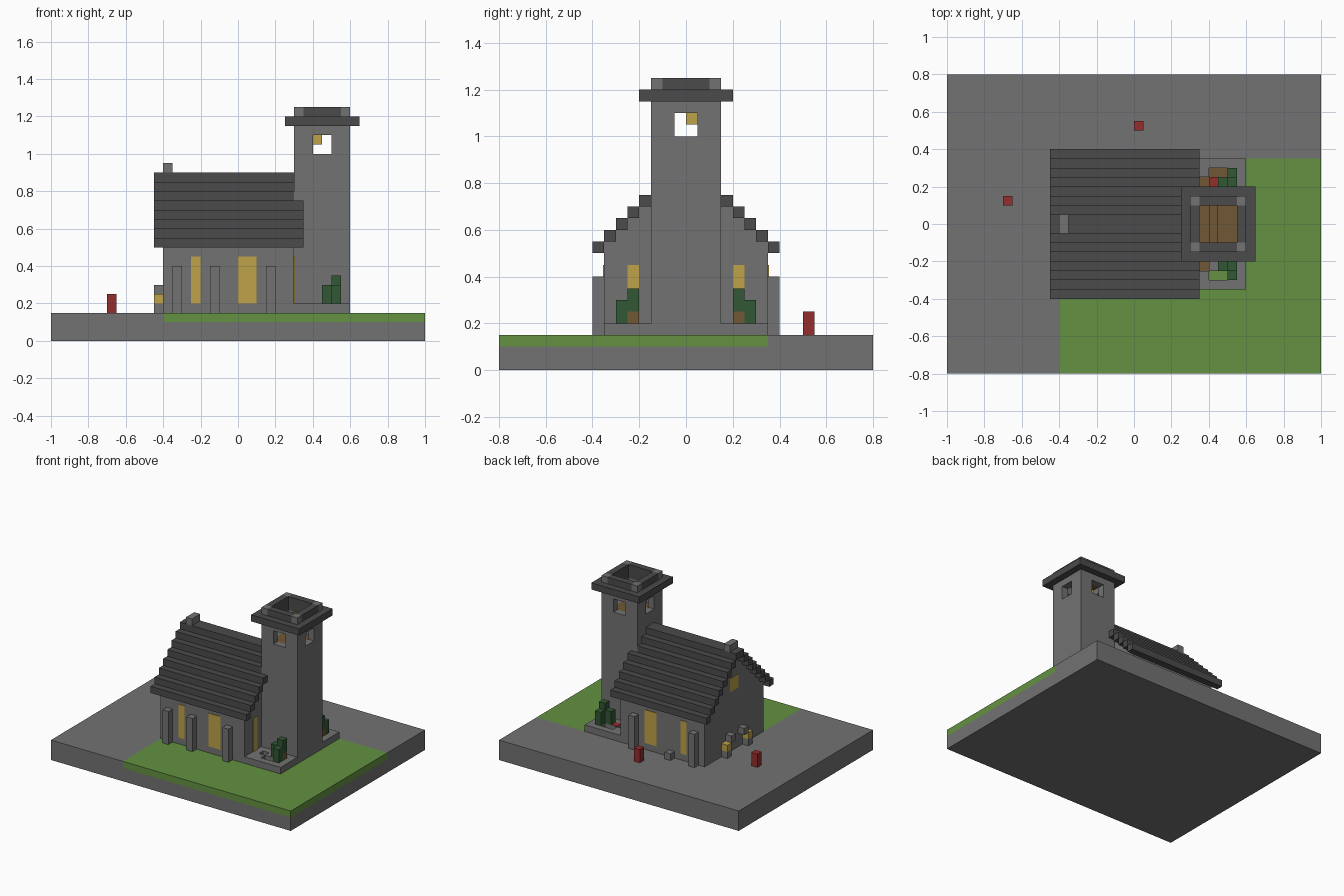
import bpy
import bmesh
from mathutils import Matrix, Vector

default = bpy.data.objects.get("Cube")
if default:
    bpy.data.objects.remove(default, do_unlink=True)


def material(name, rgb):
    m = bpy.data.materials.new(name)
    m.use_nodes = True
    m.diffuse_color = (*rgb, 1)
    bsdf = m.node_tree.nodes["Principled BSDF"]
    bsdf.inputs["Base Color"].default_value = (*rgb, 1)
    bsdf.inputs["Roughness"].default_value = 1
    return m


stone = material("stone grey", (0.17, 0.17, 0.17))
slate = material("dark slate", (0.07, 0.07, 0.07))
grass = material("grass green", (0.125, 0.285, 0.052))
leaf = material("dark leaf green", (0.031, 0.095, 0.036))
gold = material("window gold", (0.52, 0.36, 0.065))
wood = material("earth brown", (0.16, 0.095, 0.035))
red = material("red", (0.29, 0.026, 0.026))


def boxes(name, mat, *spans):
    """One object from boxes given as (x0, x1, y0, y1, z0, z1)."""
    bm = bmesh.new()
    for x0, x1, y0, y1, z0, z1 in spans:
        lo, hi = Vector((x0, y0, z0)), Vector((x1, y1, z1))
        place = Matrix.Translation((lo + hi) / 2) @ Matrix.Diagonal((*(hi - lo), 1))
        bmesh.ops.create_cube(bm, size=1, matrix=place)
    mesh = bpy.data.meshes.new(name)
    bm.to_mesh(mesh)
    bm.free()
    mesh.materials.append(mat)
    ob = bpy.data.objects.new(name, mesh)
    bpy.context.collection.objects.link(ob)
    return ob


def carve(ob, *spans):
    """Cut boxes out of an object and keep the finished mesh."""
    for span in spans:
        cutter = boxes("cutter", ob.data.materials[0], span)
        cutter.hide_render = True
        mod = ob.modifiers.new("cut", 'BOOLEAN')
        mod.operation = 'DIFFERENCE'
        mod.solver = 'EXACT'
        mod.object = cutter
        graph = bpy.context.evaluated_depsgraph_get()
        mesh = bpy.data.meshes.new_from_object(ob.evaluated_get(graph))
        ob.modifiers.clear()
        ob.data = mesh
        bpy.data.objects.remove(cutter, do_unlink=True)


def square(half, z0, z1):
    """Box span centred on the tower axis."""
    return (TX - half, TX + half, -half, half, z0, z1)


U = 0.05      # block size
G = 0.15      # ground level
TX = 0.45     # tower axis
T = 0.004     # plate thickness

# Ground slab with an inset lawn
ground = boxes("ground", stone, (-1, 1, -0.8, 0.8, 0, G))
carve(ground, (-0.4, 1.1, -0.9, 0.35, 0.1, 0.2))
boxes("lawn", grass, (-0.4, 1, -0.8, 0.35, 0.1, G))

# Nave walls with stepped gables
steps = range(8)
boxes("nave_walls", stone, (-0.4, 0.3, -0.35, 0.35, G, 0.55),
      *[(-0.4, 0.3, -0.4 + U * i, 0.4 - U * i, 0.5 + U * (i - 1), 0.5 + U * i)
        for i in steps if i > 1])

# Stepped roof courses, shorter where they meet the tower
for side in (-1, 1):
    courses = []
    for i in steps:
        y0, y1 = sorted((side * (0.4 - U * i), side * (0.35 - U * i)))
        end = 0.35 if i < 5 else 0.3
        courses.append((-0.45, end, y0, y1, 0.5 + U * i, 0.55 + U * i))
    boxes("roof_" + ("back" if side > 0 else "front"), slate, *courses)
boxes("chimney", stone, (-0.4, -0.35, -U, U, 0.9, 0.95))

# Buttresses; the middle one at the back is a stub
for x in (-0.35, -0.15, 0.15):
    boxes("buttress_front", stone, (x, x + U, -0.4, -0.35, G, 0.4))
    top = 0.2 if x == -0.15 else 0.4
    boxes("buttress_back", stone, (x, x + U, 0.35, 0.4, G, top))

# Windows as thin plates
for side in (-1, 1):
    y = side * 0.35
    for x, w in ((-0.25, U), (0, 2 * U)):
        boxes("side_window", gold, (x, x + w, y - T, y + T, 0.2, 0.45))
    y = side * 0.225
    boxes("east_window", gold, (0.3 - T, 0.3 + T, y - 0.025, y + 0.025, 0.2, 0.45))
boxes("gable_window", gold, (-0.4 - T, -0.4 + T, -U, U, 0.6, 0.7))

# Doorway surround with lamps
for side in (-1, 1):
    y = side * 0.125 - 0.025
    boxes("door_post", stone, (-0.45, -0.4, y, y + U, G, 0.2))
    boxes("door_lamp", gold, (-0.45, -0.4, y, y + U, 0.2, 0.25))
    y = side * 0.075 - 0.025
    boxes("door_arch", stone, (-0.45, -0.4, y, y + U, 0.25, 0.3))

# Tower shaft, hollow at the belfry, open on all four sides
tower = boxes("tower", stone, square(0.15, G, 1.15))
carve(tower, square(0.1, 0.95, 1.3),
      (TX - U, TX + U, -0.3, 0.3, 1.0, 1.1),
      (0.2, 0.7, -U, U, 1.0, 1.1))
boxes("belfry_floor", wood, square(0.1, 0.95, 1.0))
boxes("bell_beam", wood, (0.4, 0.45, -0.1, 0.1, 1.1, 1.15))
boxes("bell", gold, (0.4, 0.45, 0, U, 1.05, 1.1))

# Tower cap, parapet and corner blocks
cap = boxes("tower_cap", slate, square(0.2, 1.15, 1.2))
carve(cap, square(0.1, 1.1, 1.3))
for s in (-1, 1):
    x, y = TX + s * 0.125, s * 0.125
    boxes("parapet", slate, (TX - 0.1, TX + 0.1, y - 0.025, y + 0.025, 1.2, 1.25))
    boxes("parapet", slate, (x - 0.025, x + 0.025, -0.1, 0.1, 1.2, 1.25))
    for y in (-0.125, 0.125):
        boxes("parapet_corner", stone,
              (x - 0.025, x + 0.025, y - 0.025, y + 0.025, 1.2, 1.25))

# Planting beds beside the tower with shrubs
plinth = boxes("plinth", stone, (0.3, 0.6, -0.35, 0.35, G, 0.2))


def mirrored(side, x0, x1, y0, y1, z0, z1):
    a, b = sorted((side * y0, side * y1))
    return (x0, x1, a, b, z0, z1)


for s in (-1, 1):
    carve(plinth, mirrored(s, 0.35, 0.4, 0.2, 0.25, 0.1, 0.3),
          mirrored(s, 0.4, 0.5, 0.25, 0.3, 0.1, 0.3))
    boxes("soil", wood, mirrored(s, 0.35, 0.4, 0.2, 0.25, G - T, G + T))
    boxes("shrub_trunk", wood, mirrored(s, 0.5, 0.55, 0.2, 0.25, 0.2, 0.25))
    boxes("shrub", leaf,
          mirrored(s, 0.5, 0.55, 0.2, 0.25, 0.25, 0.35),
          mirrored(s, 0.5, 0.55, 0.25, 0.3, 0.2, 0.3),
          mirrored(s, 0.45, 0.5, 0.2, 0.25, 0.2, 0.3))
boxes("back_soil", wood, (0.4, 0.5, 0.25, 0.3, G - T, G + T))
boxes("flower", red, (0.4, 0.45, 0.2, 0.25, 0.2 - T, 0.2 + T))

# Red marker posts on the paving
for x, y in ((-0.7, 0.1), (0, 0.5)):
    boxes("red_post", red, (x, x + U, y, y + U, G, 0.25))
